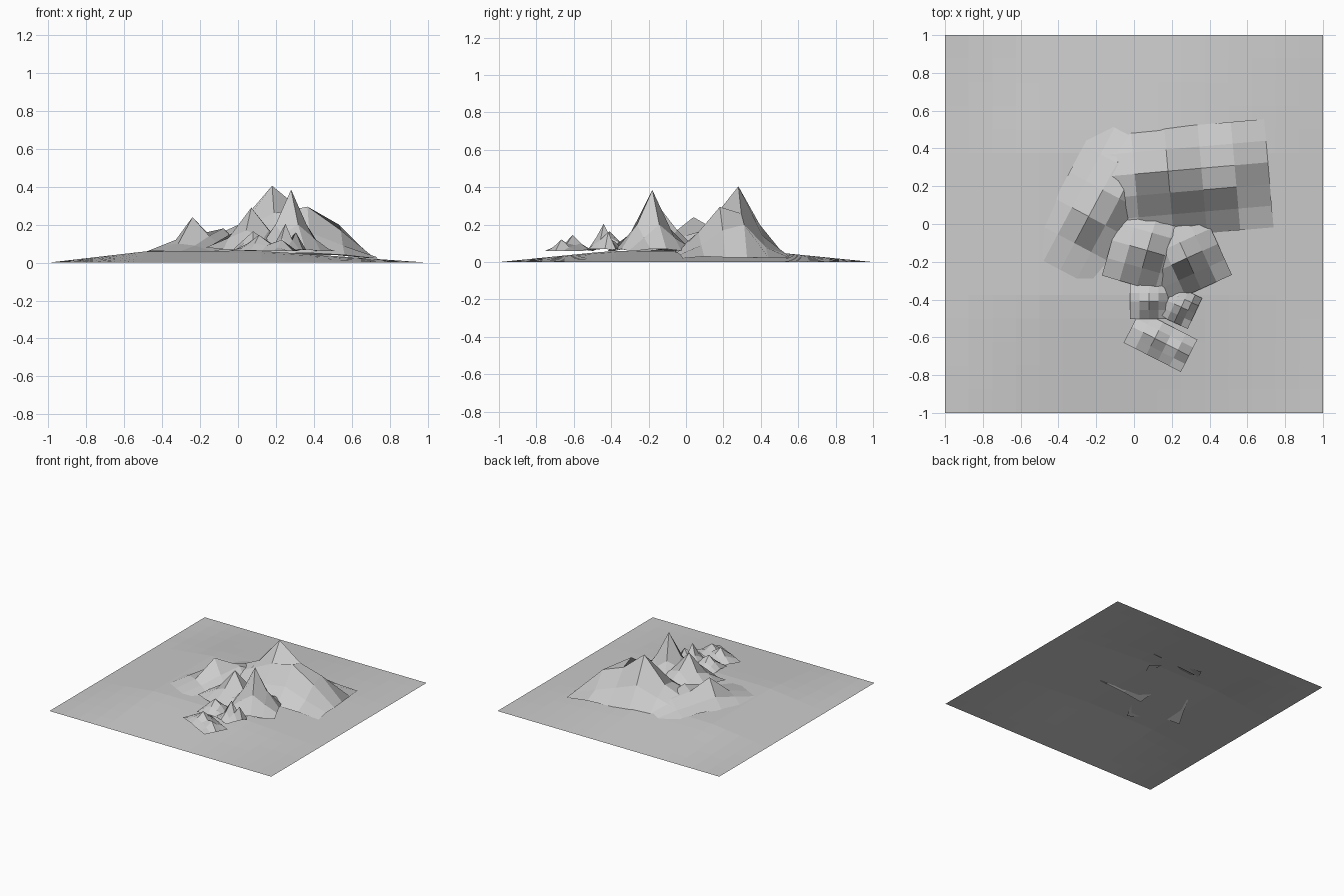
import bpy, math

if "Cube" in bpy.data.objects:
    bpy.data.objects.remove(bpy.data.objects["Cube"])

def sheet(name, xs, ys, height, origin=(0, 0), angle=0):
    """Flat-shaded grid sheet, turned about its origin; height(col, row) gives z."""
    c, s = math.cos(math.radians(angle)), math.sin(math.radians(angle))
    verts = [(origin[0] + x * c - y * s, origin[1] + x * s + y * c, height(i, j))
             for j, y in enumerate(ys) for i, x in enumerate(xs)]
    n = len(xs)
    faces = [(j * n + i, j * n + i + 1, (j + 1) * n + i + 1, (j + 1) * n + i)
             for j in range(len(ys) - 1) for i in range(n - 1)]
    mesh = bpy.data.meshes.new(name)
    mesh.from_pydata(verts, [], faces)
    obj = bpy.data.objects.new(name, mesh)
    bpy.context.collection.objects.link(obj)
    return obj

def mountain(name, peak, angle, cell, first, rows):
    """Rows run from back to front, heights in hundredths; first = grid index of front left corner."""
    rows = rows[::-1]
    xs = [(first[0] + i) * cell[0] for i in range(len(rows[0]))]
    ys = [(first[1] + j) * cell[1] for j in range(len(rows))]
    sheet(name, xs, ys, lambda i, j: rows[j][i] / 100, peak, angle)

# Gently domed ground, lower towards the east
N = 16
line = [-1 + 2 * i / N for i in range(N + 1)]

def dome(i, j):
    x, y = line[i], line[j]
    ex = min(1, (1 + x) / 0.52, (1 - x) / 0.85)
    ey = min(1, (1 - abs(y)) / 0.6)
    return 0.06 * ex * ey

sheet("ground", line, line, dome)

# Large back right mountain with two summits
mountain("main_mountain", (0.18, 0.28), 5, (0.177, 0.115), (-2, -3), [
    (4, 4, 4, 4, 4, 2.3),
    (8, 14, 20, 14, 8, 2.5),
    (12, 20, 40.5, 26, 20, 2.5),
    (10, 18, 26, 29.5, 17, 2.5),
    (6, 10, 14, 16, 9, 3),
    (4, 5, 5, 5, 4, 2)])

# Long western ridge
mountain("west_ridge", (-0.24, 0.04), 62, (0.16, 0.1), (-2, -2), [
    (3, 5, 5.5, 7, 6, 3),
    (6, 9, 12, 10, 8, 5),
    (6, 10, 24, 16, 13, 6),
    (6, 9, 14, 18, 11, 5),
    (5, 6, 7, 8, 6, 4)])

# Steep right front mountain
mountain("steep_mountain", (0.28, -0.18), 24.5, (0.09, 0.09), (-2, -2), [
    (6, 6, 9, 7, 6),
    (7, 15, 19, 13, 6),
    (8, 20, 38.5, 20, 7),
    (8, 15, 20, 13, 7),
    (6, 6, 7, 6, 6)])

# Left front mountain
mountain("left_front_mountain", (0.07, -0.14), -16, (0.097, 0.097), (-2, -2), [
    (6, 7, 8, 7, 6),
    (8, 12, 17, 14, 7),
    (9, 16, 29, 17, 8),
    (9, 13, 17, 13, 8),
    (8, 7, 7, 7, 6)])

# Small foothills at the front
mountain("right_foothill", (0.25, -0.44), -25, (0.04, 0.045), (-2, -2), [
    (6.5, 7, 7, 7, 6.5),
    (7, 11, 12, 16, 7),
    (8, 12, 20.5, 12, 7),
    (7, 10, 13, 9, 7),
    (6.5, 6.5, 7, 6.5, 6.5)])
mountain("left_foothill", (0.08, -0.41), 0, (0.05, 0.046), (-2, -2), [
    (7, 7, 7.5, 7, 7),
    (7, 10, 12, 11, 7),
    (7.5, 12, 16.5, 13, 7),
    (7, 10, 12, 10, 7),
    (6.5, 7, 7, 7, 6.5)])
mountain("front_foothill", (0.11, -0.605), -27, (0.068, 0.048), (-2, -2), [
    (6, 6, 6.5, 6, 6, 6),
    (6, 8, 10, 9, 8, 6),
    (6.5, 10, 14.5, 10, 12, 6),
    (6, 8, 10, 9, 8, 6),
    (6, 6, 6.5, 6, 6, 6)])
